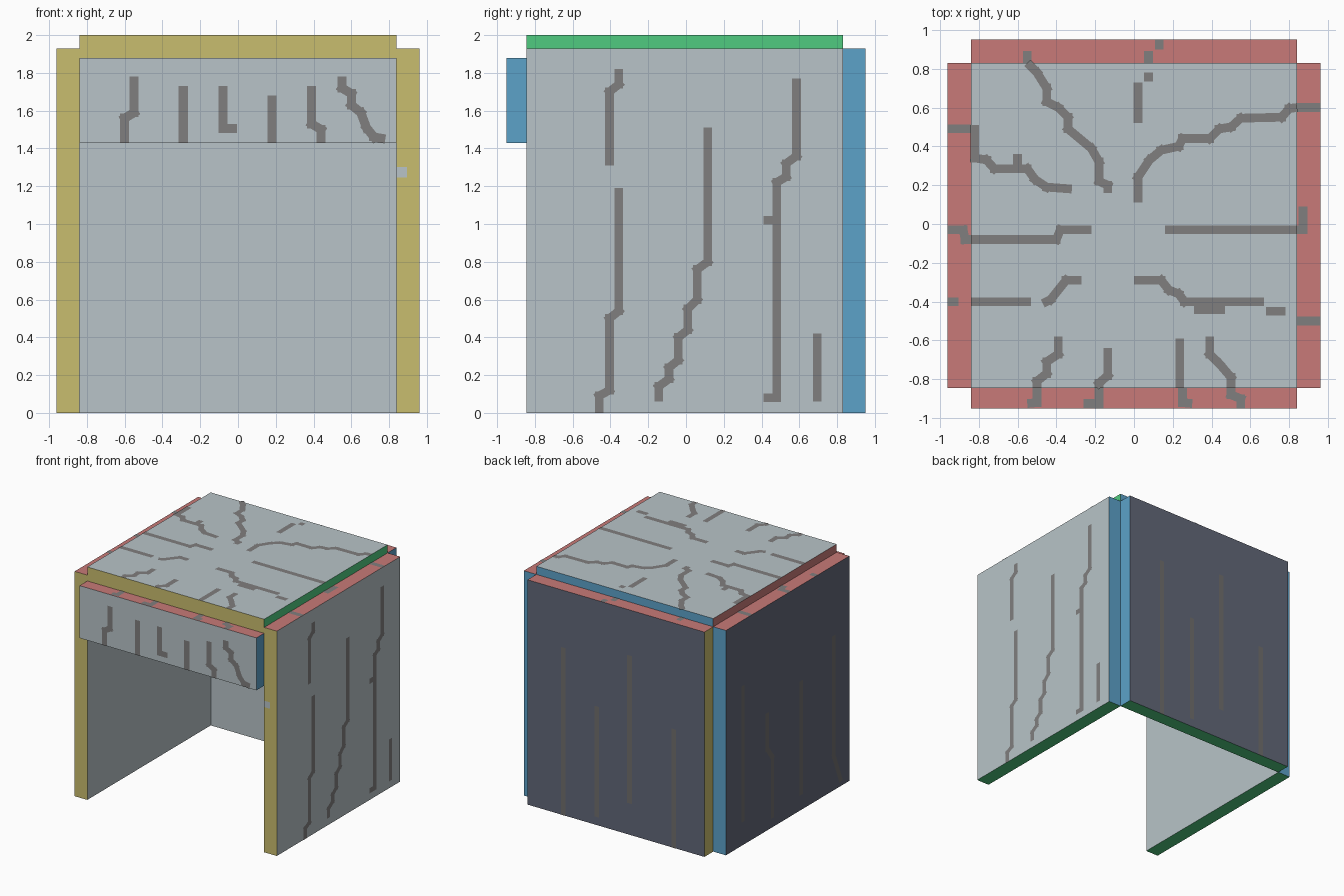
import bpy, bmesh
from mathutils import Vector


def lin(c):
    c /= 255
    return c / 12.92 if c <= 0.04045 else ((c + 0.055) / 1.055) ** 2.4


def material(name, r, g, b):
    m = bpy.data.materials.new(name)
    m.diffuse_color = (lin(r), lin(g), lin(b), 1)
    return m


GREY = material("pale grey", 184, 196, 200)
SLATE = material("slate", 98, 104, 121)
YELLOW = material("ochre", 201, 189, 110)
BLUE = material("blue", 92, 162, 201)
RED = material("red", 200, 122, 120)
GREEN = material("green", 80, 203, 128)
CRACK = material("crack grey", 128, 126, 126)
DARK = material("dark crack", 112, 110, 109)

AXES = [Vector(v) for v in ((1, 0, 0), (-1, 0, 0), (0, 1, 0), (0, -1, 0), (0, 0, 1), (0, 0, -1))]


def finish(name, bm, mats):
    me = bpy.data.meshes.new(name)
    bm.to_mesh(me)
    bm.free()
    for m in mats:
        me.materials.append(m)
    bpy.context.collection.objects.link(bpy.data.objects.new(name, me))


def panel(name, lo, hi, mats):
    """Box whose six faces are coloured by direction: +x -x +y -y +z -z."""
    lo, hi = Vector(lo), Vector(hi)
    bm = bmesh.new()
    bmesh.ops.create_cube(bm, size=1)
    for v in bm.verts:
        v.co = Vector([(lo[i] + hi[i]) / 2 + v.co[i] * (hi[i] - lo[i]) for i in range(3)])
    bm.normal_update()
    for f in bm.faces:
        f.material_index = max(range(6), key=lambda i: f.normal.dot(AXES[i]))
    finish(name, bm, mats)


def strokes(name, axis, level, side, lines, mat, width=0.045):
    """Thin painted ribbons on the plane axis = level, facing the given side."""
    bm = bmesh.new()
    h = width / 2
    for line in lines:
        pts = [Vector(p) for p in line]
        for i in range(len(pts) - 1):
            a, b = pts[i], pts[i + 1]
            d = (b - a).normalized()
            n = Vector((-d.y, d.x)) * h
            if i > 0:
                a = a - d * h
            if i < len(pts) - 2:
                b = b + d * h
            quad = []
            for q in (a + n, a - n, b - n, b + n):
                co = [q.x, q.y]
                co.insert(axis, level + side * 0.002)
                quad.append(bm.verts.new(co))
            f = bm.faces.new(quad)
            f.normal_update()
            if f.normal[axis] * side < 0:
                f.normal_flip()
    finish(name, bm, [mat])


# Panels
X, XO = 0.84, 0.96
YF, YB = -0.845, 0.83
SIDE = [GREY, SLATE, BLUE, YELLOW, RED, GREEN]
FACE = [BLUE, YELLOW, SLATE, GREY, RED, GREEN]
panel("right_panel", (X, YF, 0), (XO, YB, 1.93), SIDE)
panel("left_panel", (-XO, YF, 0), (-X, YB, 1.93), SIDE)
panel("back_panel", (-X, YB, 0), (X, 0.95, 1.93), FACE)
panel("front_band", (-X, -0.95, 1.43), (X, YF, 1.88), FACE)
panel("top_panel", (-X, YF, 1.88), (X, YB, 2.0), [GREEN, RED, BLUE, YELLOW, GREY, SLATE])

# Cracks on the front band
strokes("front_cracks", 1, -0.95, -1, [
    [(-.55, 1.78), (-.55, 1.59), (-.60, 1.56), (-.60, 1.43)],
    [(-.29, 1.73), (-.29, 1.43)],
    [(-.08, 1.73), (-.08, 1.505), (-.005, 1.505)],
    [(.18, 1.68), (.18, 1.43)],
    [(.39, 1.73), (.39, 1.53), (.44, 1.50), (.44, 1.43)],
    [(.55, 1.78), (.55, 1.72), (.60, 1.69), (.60, 1.63), (.65, 1.59), (.68, 1.51), (.72, 1.46), (.78, 1.45)],
], CRACK, 0.048)

# Cracks on the right side
strokes("right_cracks", 0, XO, 1, [
    [(-.46, 0), (-.46, .09), (-.405, .12), (-.405, .50), (-.355, .54), (-.355, 1.19)],
    [(-.405, 1.31), (-.405, 1.70), (-.355, 1.74), (-.355, 1.82)],
    [(-.145, .06), (-.145, .14), (-.09, .18), (-.09, .24), (-.04, .28), (-.04, .40), (.01, .44),
     (.01, .55), (.06, .60), (.06, .76), (.115, .80), (.115, 1.51)],
    [(.41, .08), (.48, .08), (.48, 1.22), (.53, 1.25), (.53, 1.32), (.585, 1.36), (.585, 1.77)],
    [(.41, 1.02), (.48, 1.02)],
    [(.695, .06), (.695, .42)],
], CRACK)

# Cracks on the back and left sides
strokes("back_cracks", 1, 0.95, 1, [
    [(.50, 0), (.50, 1.44)], [(.18, .07), (.18, 1.02)],
    [(-.13, .27), (-.13, 1.54)], [(-.55, 0), (-.55, 1.02)],
], DARK)
strokes("left_cracks", 0, -XO, -1, [
    [(.60, .20), (.60, 1.37)],
    [(.27, 1.01), (.27, .70), (.20, .60), (.20, .08)],
    [(-.19, .13), (-.19, 1.11)],
    [(-.63, 1.33), (-.63, .30), (-.73, .04)],
], DARK)

# Cracks radiating over the top
strokes("top_back_cracks", 2, 2.0, 1, [
    [(.02, .52), (.02, .73)], [(.075, .735), (.075, .78)],
    [(-.55, .83), (-.50, .78), (-.45, .70), (-.45, .63), (-.39, .60), (-.34, .55), (-.34, .49),
     (-.28, .44), (-.22, .39), (-.18, .32), (-.18, .22), (-.135, .20), (-.135, .16)],
    [(.02, .11), (.02, .24), (.08, .33), (.14, .38), (.23, .40), (.25, .44), (.39, .44),
     (.44, .49), (.50, .50), (.55, .545), (.76, .55), (.80, .595), (.84, .60)],
    [(-.82, .51), (-.82, .34), (-.76, .33), (-.72, .285), (-.55, .285), (-.51, .23), (-.45, .19), (-.32, .18)],
    [(-.60, .30), (-.60, .36)],
], CRACK)
strokes("top_front_cracks", 2, 2.0, 1, [
    [(-.84, -.08), (-.40, -.08), (-.38, -.03), (-.22, -.03)],
    [(.16, -.03), (.84, -.03)],
    [(-.84, -.40), (-.53, -.40)],
    [(-.47, -.41), (-.43, -.39), (-.39, -.34), (-.35, -.29), (-.27, -.29)],
    [(0, -.29), (.14, -.29), (.18, -.34), (.23, -.36), (.26, -.40), (.67, -.40)],
    [(.31, -.44), (.47, -.44)], [(.68, -.45), (.78, -.45)],
    [(-.39, -.58), (-.39, -.67), (-.45, -.71), (-.45, -.77), (-.50, -.81), (-.50, -.845)],
    [(-.135, -.64), (-.135, -.78), (-.18, -.82), (-.18, -.845)],
    [(.235, -.59), (.235, -.845)],
    [(.39, -.58), (.39, -.67), (.44, -.72), (.50, -.79), (.50, -.845)],
], CRACK)

# Cracks running over the red upper edges
strokes("side_rim_cracks", 2, 1.93, 1, [
    [(X, .60), (XO, .60)], [(X, -.50), (XO, -.50)],
    [(X, -.03), (.87, -.03), (.87, .09)],
    [(-XO, .49), (-X, .49)], [(-XO, -.40), (-.905, -.40)],
    [(-XO, -.03), (-.88, -.03), (-.87, -.08), (-X, -.08)],
], CRACK)
strokes("back_rim_cracks", 2, 1.93, 1, [
    [(-.55, .83), (-.55, .89)], [(.075, .83), (.075, .89)], [(.13, .90), (.13, .95)],
], CRACK)
strokes("front_rim_cracks", 2, 1.88, 1, [
    [(-.50, -.845), (-.50, -.92), (-.55, -.925)],
    [(-.18, -.845), (-.18, -.95)], [(-.26, -.925), (-.18, -.925)],
    [(.25, -.845), (.25, -.92), (.30, -.925)],
    [(.50, -.845), (.50, -.88), (.55, -.90), (.55, -.95)],
], CRACK)

# Pale spot on the right front edge
strokes("front_spot", 1, YF, -1, [[(X, 1.275), (.895, 1.275)]], GREY, 0.055)
